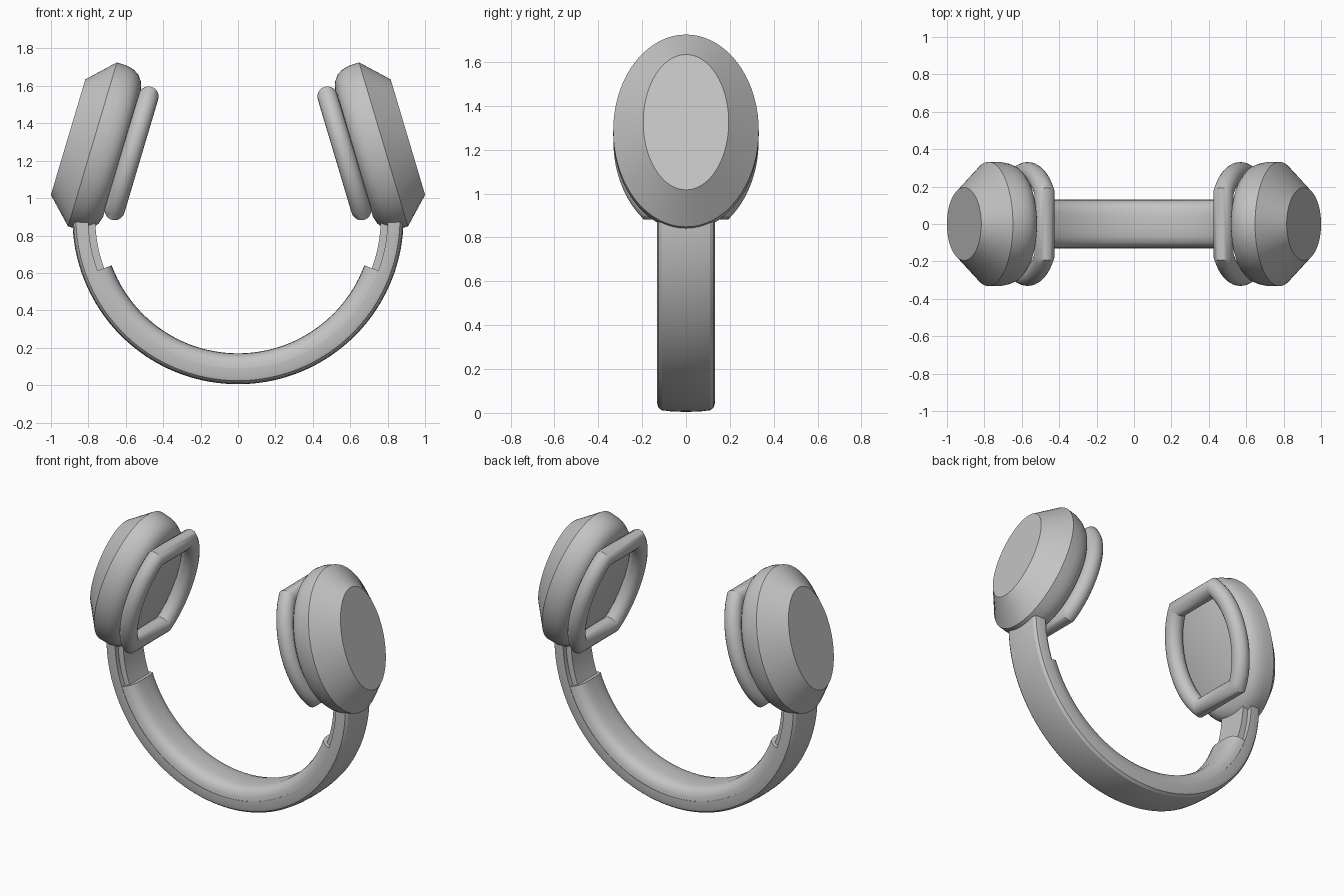
import bpy, bmesh, math
from mathutils import Vector

cube = bpy.data.objects.get("Cube")
if cube:
    bpy.data.objects.remove(cube, do_unlink=True)

grey = bpy.data.materials.new("plain grey")
grey.use_nodes = True
GREY = (0.55, 0.55, 0.55, 1)
grey.diffuse_color = GREY
grey.node_tree.nodes["Principled BSDF"].inputs["Base Color"].default_value = GREY


def loft(name, rings, closed=False, mirror=False, sharp=28):
    """Skin closed rings of points; cap the ends unless the loft is a loop."""
    bm = bmesh.new()
    loops = [[bm.verts.new(p) for p in ring] for ring in rings]
    pairs = list(zip(loops, loops[1:]))
    if closed:
        pairs.append((loops[-1], loops[0]))
    else:
        bm.faces.new(loops[0])
        bm.faces.new(loops[-1])
    for a, b in pairs:
        count = len(a)
        for i in range(count):
            j = (i + 1) % count
            bm.faces.new((a[i], a[j], b[j], b[i]))
    bmesh.ops.recalc_face_normals(bm, faces=bm.faces)
    mesh = bpy.data.meshes.new(name)
    bm.to_mesh(mesh)
    bm.free()
    for poly in mesh.polygons:
        poly.use_smooth = True
    mesh.set_sharp_from_angle(angle=math.radians(sharp))
    mesh.materials.append(grey)
    obj = bpy.data.objects.new(name, mesh)
    bpy.context.collection.objects.link(obj)
    if mirror:
        obj.modifiers.new("other side", 'MIRROR')
    return obj


# Headband: half profiles (radius, half width) swept round the band centre
BAND_Z = 0.89


def band(name, half, start, end, steps, mirror=False):
    profile = half + [(r, -y) for r, y in reversed(half)]
    rings = []
    for i in range(steps + 1):
        a = math.radians(start + (end - start) * i / steps)
        rings.append([(r * math.cos(a), y, BAND_Z + r * math.sin(a)) for r, y in profile])
    return loft(name, rings, mirror=mirror)


band("headband_shell", [(0.80, 0.132), (0.845, 0.132), (0.866, 0.126),
                        (0.878, 0.11), (0.883, 0.07), (0.885, 0.02)], -185, 5, 96)
band("headband_cushion", [(0.805, 0.13), (0.775, 0.127), (0.75, 0.116),
                          (0.732, 0.097), (0.722, 0.065), (0.72, 0.02)], -159.7, -20.3, 72)
band("slider", [(0.81, 0.1), (0.763, 0.1)], -30, 5, 20, mirror=True)

# Ear cup frame: outward axis, length axis, and centre of the widest rim
TILT = math.radians(16.6)
OUT = Vector((math.cos(TILT), 0, math.sin(TILT)))
LONG = Vector((-math.sin(TILT), 0, math.cos(TILT)))
SIDE = Vector((0, 1, 0))
CENTRE = Vector((0.778, 0, 1.287))


def place(y, v, n):
    return CENTRE + SIDE * y + LONG * v + OUT * n


def ellipse(n, v, y, segments=72):
    angles = [math.tau * i / segments for i in range(segments)]
    return [place(y * math.cos(a), v * math.sin(a), n) for a in angles]


# Ear cup: flat outer face, sloping cone, straight wall and rounded inner edge
loft("ear_cup", [ellipse(*ring) for ring in [
    (0.136, 0.322, 0.195), (0, 0.4575, 0.332), (-0.06, 0.456, 0.332),
    (-0.10, 0.445, 0.324), (-0.13, 0.426, 0.312), (-0.152, 0.396, 0.29),
    (-0.165, 0.355, 0.262)]], mirror=True, sharp=30)

# Ear cushion: round tube along an ellipse cut straight at top and bottom
TUBE = 0.054
WIDE, TALL, CUT = 0.277, 0.40, 0.317
limit = math.asin(CUT / TALL)
arc = [limit * (2 * i / 28 - 1) for i in range(29)]
path = [Vector((WIDE * math.cos(a), TALL * math.sin(a))) for a in arc]
path += [-p for p in path]

rings = []
for i, p in enumerate(path):
    before = (p - path[i - 1]).normalized()
    after = (path[(i + 1) % len(path)] - p).normalized()
    tangent = (before + after).normalized()
    mitre = Vector((tangent.y, -tangent.x)) / tangent.dot(after)
    ring = []
    for k in range(20):
        t = math.tau * k / 20
        q = p + mitre * TUBE * math.cos(t)
        ring.append(place(q.x, q.y + 0.014, -0.214 + TUBE * math.sin(t)))
    rings.append(ring)
loft("ear_cushion", rings, closed=True, mirror=True, sharp=35)
